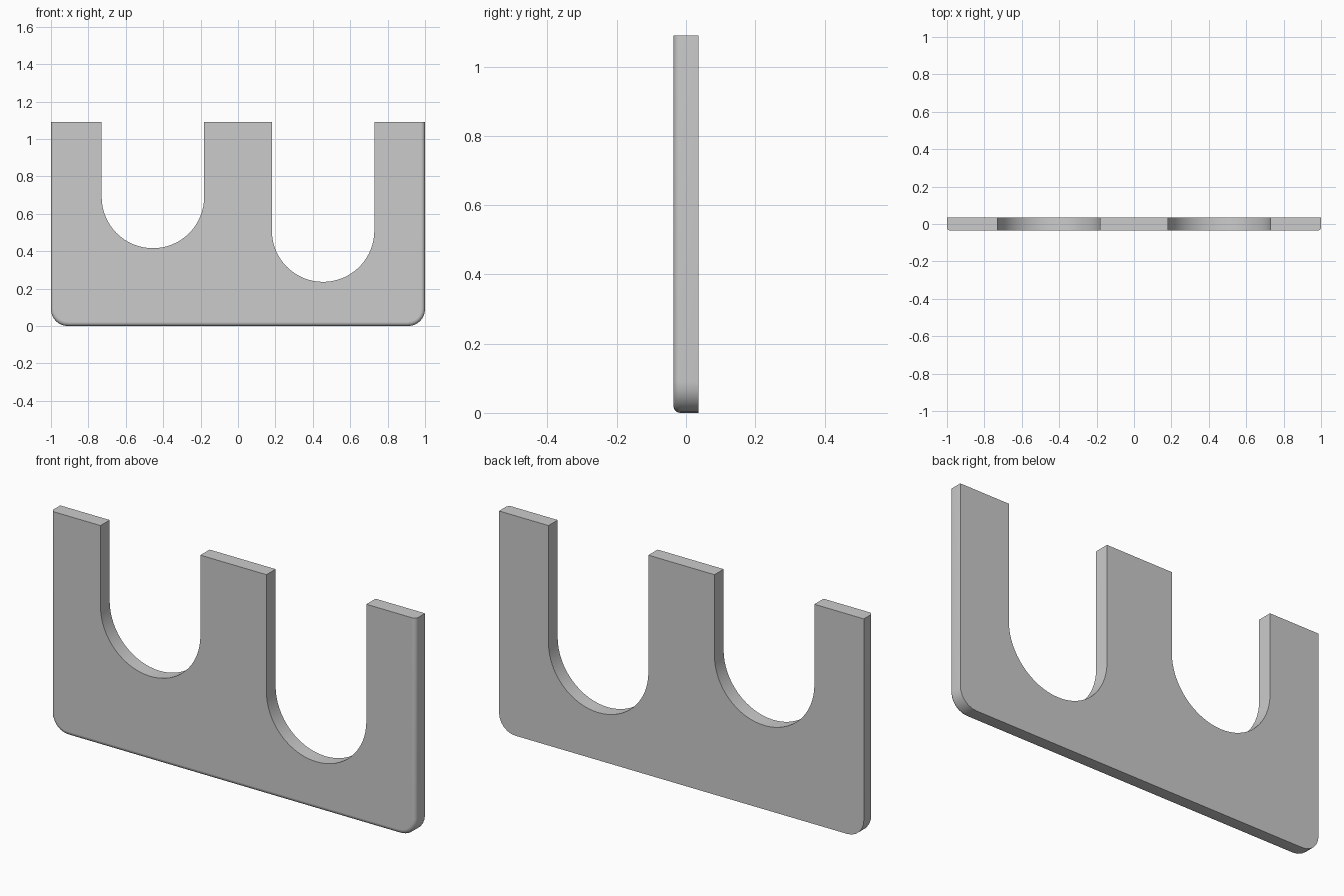
import bpy, bmesh
from math import sin, cos, pi, radians

if "Cube" in bpy.data.objects:
    bpy.data.objects.remove(bpy.data.objects["Cube"])

HALF_W, HEIGHT, HALF_T = 1.0, 1.09, 0.036
CORNER_R, FILLET_R, SLOT_R = 0.09, 0.02, 0.274


def arc(cx, cz, r, a0, a1, n):
    return [(cx + r * cos(a0 + (a1 - a0) * i / n),
             cz + r * sin(a0 + (a1 - a0) * i / n)) for i in range(n + 1)]


def slot(cx, cz):
    # U-shaped opening, traced from right to left
    return ([(cx + SLOT_R, HEIGHT)]
            + arc(cx, cz, SLOT_R, 0, -pi, 32)
            + [(cx - SLOT_R, HEIGHT)])


# Outer edge: left side, rounded bottom corners, right side
cx = HALF_W - CORNER_R
outer = ([(-HALF_W, HEIGHT)]
         + arc(-cx, CORNER_R, CORNER_R, pi, 1.5 * pi, 6)
         + arc(cx, CORNER_R, CORNER_R, 1.5 * pi, 2 * pi, 6)
         + [(HALF_W, HEIGHT)])
outline = outer + slot(0.455, 0.51) + slot(-0.455, 0.69)

# Plate extruded from the outline
bm = bmesh.new()
front = [bm.verts.new((x, -HALF_T, z)) for x, z in outline]
back = [bm.verts.new((x, HALF_T, z)) for x, z in outline]
n = len(outline)
bm.faces.new(front)
bm.faces.new(back[::-1])
for i in range(n):
    j = (i + 1) % n
    bm.faces.new((front[i], back[i], back[j], front[j]))
bmesh.ops.recalc_face_normals(bm, faces=bm.faces[:])

# Small fillet along the front of the outer edge
edges = [bm.edges.get((front[i], front[i + 1])) for i in range(len(outer) - 1)]
bmesh.ops.bevel(bm, geom=edges, offset=FILLET_R, offset_type='OFFSET',
                segments=5, profile=0.5, affect='EDGES', clamp_overlap=False)

mesh = bpy.data.meshes.new("slotted_plate")
bm.to_mesh(mesh)
bm.free()
plate = bpy.data.objects.new("slotted_plate", mesh)
bpy.context.collection.objects.link(plate)

# Smooth curved walls, flat front and back
bpy.context.view_layer.objects.active = plate
plate.select_set(True)
bpy.ops.object.shade_smooth_by_angle(angle=radians(30))
for p in mesh.polygons:
    if abs(p.normal.y) > 0.999:
        p.use_smooth = False
